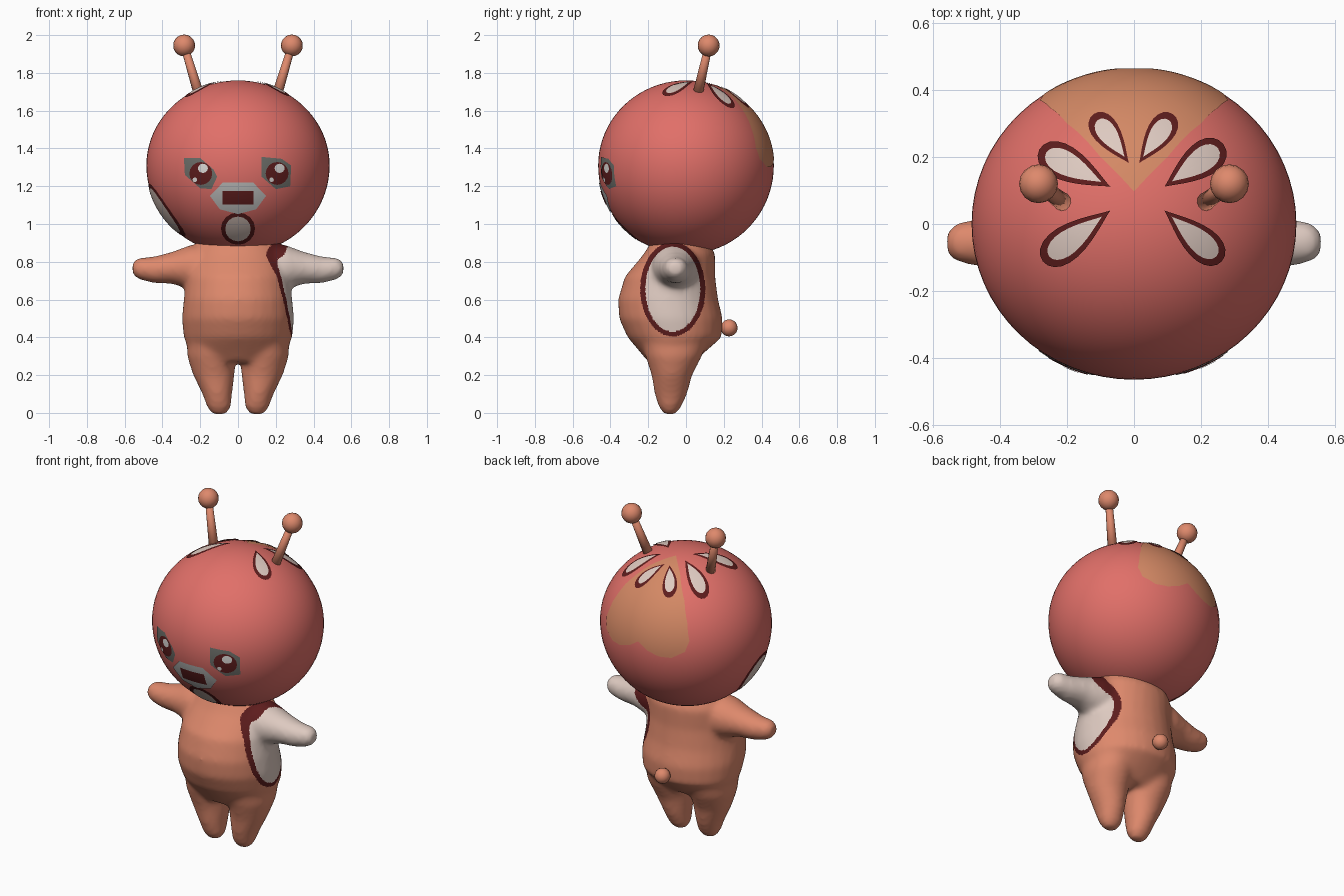
import bpy, bmesh, math
from mathutils import Vector

cube = bpy.data.objects.get("Cube")
if cube:
    bpy.data.objects.remove(cube)


def material(name, rgb):
    m = bpy.data.materials.new(name)
    m.use_nodes = True
    m.diffuse_color = (*rgb, 1)
    m.node_tree.nodes["Principled BSDF"].inputs["Base Color"].default_value = (*rgb, 1)
    return m


RED = material("apple_red", (.75, .16, .14))
PEACH = material("peach", (.73, .25, .15))
TAN = material("tan_patch", (.66, .25, .13))
CREAM = material("cream", (.73, .59, .53))
MAROON = material("maroon", (.11, .012, .012))
GREY = material("light_grey", (.5, .5, .49))
DARK_GREY = material("dark_grey", (.15, .155, .14))
WHITE = material("eye_white", (.72, .7, .68))


def make_object(name, bm, *mats):
    mesh = bpy.data.meshes.new(name)
    bm.to_mesh(mesh)
    bm.free()
    for m in mats:
        mesh.materials.append(m)
    mesh.shade_smooth()
    ob = bpy.data.objects.new(name, mesh)
    bpy.context.collection.objects.link(ob)
    return ob


def ball(name, centre, radius, mat):
    bm = bmesh.new()
    bmesh.ops.create_uvsphere(bm, u_segments=16, v_segments=10, radius=radius)
    bmesh.ops.translate(bm, verts=bm.verts, vec=centre)
    return make_object(name, bm, mat)


# Head: an ellipsoid, slightly deeper below its middle
MID = Vector((0, 0, 1.31))
RX, RY, TOP, BOTTOM = .485, .465, .45, .47
bm = bmesh.new()
bmesh.ops.create_uvsphere(bm, u_segments=64, v_segments=40, radius=1)
for v in bm.verts:
    v.co = MID + Vector((v.co.x * RX, v.co.y * RY, v.co.z * (TOP if v.co.z > 0 else BOTTOM)))
make_object("head", bm, RED)


# Projections from flat coordinates onto the head
def rest(a, b):
    return math.sqrt(max(0, 1 - a * a - b * b))


def height(z):
    return (z - MID.z) / (TOP if z > MID.z else BOTTOM)


def from_front(x, z):
    return Vector((x, -RY * rest(x / RX, height(z)), z))


def from_top(x, y):
    return Vector((x, y, MID.z + TOP * rest(x / RX, y / RY)))


def from_right(y, z):
    return Vector((-RX * rest(y / RY, height(z)), y, z))


def from_back(x, degrees):
    s, a = rest(x / RX, 0), math.radians(degrees)
    c = math.cos(a)
    return MID + Vector((x, RY * s * math.sin(a), s * c * (TOP if c > 0 else BOTTOM)))


def decal(name, outline, project, mat, layer=1, rings=7, split=4):
    """Thin curved plate: rings of the outline shrunk towards its middle."""
    pts = [Vector(p) for p in outline]
    centre = sum(pts, Vector((0, 0))) / len(pts)
    edge = [p.lerp(q, k / split) for p, q in zip(pts, pts[1:] + pts[:1]) for k in range(split)]
    lift = 1 + .005 * layer

    def place(bm, p):
        return bm.verts.new(MID + (project(*p) - MID) * lift)

    bm = bmesh.new()
    hub = place(bm, centre)
    inner = None
    n = len(edge)
    for r in range(1, rings + 1):
        ring = [place(bm, centre.lerp(p, r / rings)) for p in edge]
        for i in range(n):
            j = (i + 1) % n
            bm.faces.new((hub, ring[i], ring[j]) if inner is None
                         else (inner[i], ring[i], ring[j], inner[j]))
        inner = ring
    bm.normal_update()
    if sum(f.normal.dot(f.calc_center_median() - MID) * f.calc_area() for f in bm.faces) < 0:
        bmesh.ops.reverse_faces(bm, faces=bm.faces)
    return make_object(name, bm, mat)


def oval(cx, cy, rx, ry, n=16):
    return [(cx + rx * math.cos(k * math.tau / n), cy + ry * math.sin(k * math.tau / n))
            for k in range(n)]


def teardrop(tip, end, width, n=24):
    tip, end = Vector(tip), Vector(end)
    along = end - tip
    across = Vector((-along.y, along.x)).normalized()
    pts = []
    for k in range(n):
        t = k * math.tau / n
        pts.append(tip + along * (1 - math.cos(t)) / 2
                   + across * width * math.sin(t) * math.sin(t / 2) ** 1.3)
    return pts


# Heart patch on the back of the head
half = [(.1, 26), (.2, 45), (.25, 60), (.28, 75), (.265, 85), (.2, 91), (.13, 91), (.06, 88)]
heart = [(0, 12)] + half + [(0, 83)] + [(-x, a) for x, a in reversed(half)]
decal("heart_patch", heart, from_back, TAN, rings=12)

# Seeds around the crown
seeds = [((-.07, .11), (-.28, .22), .072), ((.09, .11), (.265, .235), .072),
         ((-.07, .04), (-.27, -.11), .072), ((.09, .04), (.26, -.11), .068),
         ((-.015, .18), (-.12, .325), .056), ((.015, .18), (.115, .325), .056)]
for i, (tip, end, width) in enumerate(seeds):
    tip, end = Vector(tip), Vector(end)
    small = i > 3
    decal(f"seed_rim_{i}", teardrop(tip, end, width), from_top, MAROON, 2, split=2)
    decal(f"seed_{i}", teardrop(tip.lerp(end, .12), tip.lerp(end, .87 if small else .9), width * .68),
          from_top, CREAM, 3, split=2)

# Spots under the chin and on the right cheek
for name, proj, cx, cz, rx, rz in (("chin", from_front, 0, .977, .09, .085),
                                   ("cheek", from_right, -.08, 1.075, .13, .14)):
    decal(name + "_spot_rim", oval(cx, cz, rx, rz), proj, MAROON, 1, split=2)
    decal(name + "_spot", oval(cx, cz, rx - .023, rz - .02), proj, CREAM, 2, split=2)

# Eyes
lids = {"right": [(-.285, 1.35), (-.2, 1.35), (-.13, 1.29), (-.11, 1.25), (-.14, 1.185),
                  (-.2, 1.19), (-.28, 1.26)],
        "left": [(.125, 1.355), (.23, 1.345), (.28, 1.31), (.275, 1.2), (.2, 1.185), (.125, 1.25)]}
for side, lid in lids.items():
    x = -.195 if side == "right" else .205
    decal(side + "_eye_socket", lid, from_front, DARK_GREY, 1)
    decal(side + "_iris", oval(x, 1.268, .06, .06), from_front, MAROON, 2, split=1)
    decal(side + "_glint", oval(x + .012, 1.295, .026, .024), from_front, WHITE, 3, 2, 1)
    decal(side + "_small_glint", oval(x - .03, 1.235, .012, .012), from_front, WHITE, 3, 2, 1)

# Muzzle and mouth
muzzle = [(-.08, 1.22), (.08, 1.22), (.147, 1.15), (.095, 1.08), (0, 1.055), (-.095, 1.08),
          (-.147, 1.15)]
decal("muzzle", muzzle, from_front, GREY, 2)
decal("mouth", [(-.08, 1.178), (.08, 1.178), (.08, 1.105), (-.08, 1.105)], from_front, MAROON, 3)

# Antennae and tail
for s, side in ((1, "left"), (-1, "right")):
    base, tip = Vector((s * .205, .06, 1.68)), Vector((s * .285, .12, 1.945))
    way = tip - base
    bm = bmesh.new()
    bmesh.ops.create_cone(bm, segments=12, radius1=.028, radius2=.02, depth=way.length, cap_ends=True)
    bmesh.ops.rotate(bm, verts=bm.verts, matrix=way.to_track_quat("Z", "Y").to_matrix())
    bmesh.ops.translate(bm, verts=bm.verts, vec=(base + tip) / 2)
    make_object(side + "_antenna_stem", bm, PEACH)
    ball(side + "_antenna_ball", tip, .058, PEACH)
ball("tail", Vector((0, .228, .45)), .045, PEACH)


# Body: lofted torso, legs and arms fused into one soft skin
def loft(bm, sections, sideways=False, n=28):
    rings = []
    for c, ra, rb in sections:
        ring = []
        for k in range(n):
            a, b = ra * math.cos(k * math.tau / n), rb * math.sin(k * math.tau / n)
            ring.append(bm.verts.new(Vector(c) + Vector((0, b, a) if sideways else (a, b, 0))))
        rings.append(ring)
    for low, high in zip(rings, rings[1:]):
        for i in range(n):
            j = (i + 1) % n
            bm.faces.new((low[i], low[j], high[j], high[i]))
    bm.faces.new(rings[0])
    bm.faces.new(rings[-1])


torso = [(.27, .2, -.08, .12), (.33, .26, -.07, .18), (.4, .288, -.06, .25), (.5, .298, -.08, .275),
         (.6, .288, -.095, .265), (.72, .272, -.085, .24), (.84, .25, -.035, .19), (.93, .2, -.03, .14)]
leg = [(-.01, .1, .035, -.085, .03), (.03, .1, .065, -.085, .06), (.1, .11, .079, -.08, .087),
       (.2, .128, .11, -.075, .108), (.3, .14, .13, -.065, .15), (.4, .14, .13, -.06, .18)]
arm = [(.12, .76, .13, .13), (.25, .772, .118, .125), (.35, .768, .085, .095),
       (.45, .757, .07, .075), (.53, .765, .058, .06), (.56, .765, .03, .035)]
bm = bmesh.new()
loft(bm, [((0, y, z), rx, ry) for z, rx, y, ry in torso])
for s in (1, -1):
    loft(bm, [((s * x, y, z), rx, ry) for z, x, rx, y, ry in leg])
    loft(bm, [((s * x, -.055, z), rz, ry) for x, z, rz, ry in arm], sideways=True)
bmesh.ops.recalc_face_normals(bm, faces=bm.faces)
body = make_object("body", bm, PEACH, MAROON, CREAM)
remesh = body.modifiers.new("fuse", "REMESH")
remesh.mode, remesh.voxel_size = "VOXEL", .015
soften = body.modifiers.new("soften", "SMOOTH")
soften.factor, soften.iterations = .5, 12
body.modifiers.new("refine", "SUBSURF").levels = 1
skin = bpy.data.meshes.new_from_object(body.evaluated_get(bpy.context.evaluated_depsgraph_get()))
body.modifiers.clear()
body.data = skin
skin.shade_smooth()

# Cream left arm with a maroon border
for f in skin.polygons:
    x, y, z = f.center
    f.material_index = 0
    if x > .15:
        if math.hypot((y + .07) / .145, (z - .655) / .225) < 1 or x > .33:
            f.material_index = 2
        elif math.hypot((y + .07) / .172, (z - .655) / .25) < 1:
            f.material_index = 1
